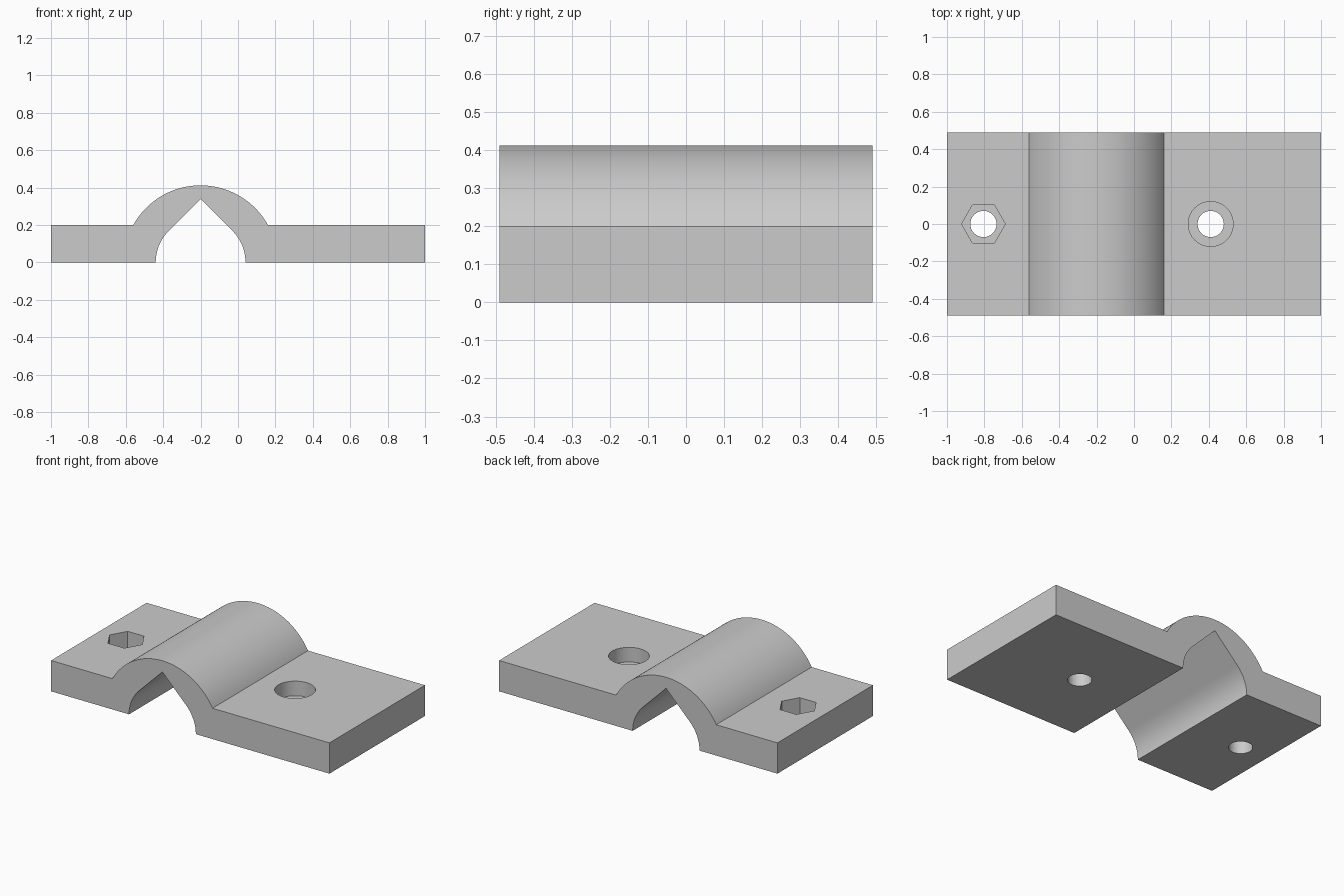
import bpy, bmesh, math

old = bpy.data.objects.get("Cube")
if old:
    bpy.data.objects.remove(old, do_unlink=True)

HALF_X, HALF_Y, PLATE = 1.0, 0.49, 0.2
AXIS_X, INNER, OUTER = -0.2, 0.24, 0.412

grey = bpy.data.materials.new("light_grey")
grey.use_nodes = True
colour = (0.6, 0.6, 0.6, 1)
grey.diffuse_color = colour
grey.node_tree.nodes["Principled BSDF"].inputs["Base Color"].default_value = colour


def arc(radius, start, end, steps):
    """Points on an arc around the channel axis, angles in radians."""
    angles = [start + (end - start) * i / steps for i in range(steps + 1)]
    return [(AXIS_X + radius * math.cos(a), radius * math.sin(a)) for a in angles]


def make_object(name, bm):
    bmesh.ops.recalc_face_normals(bm, faces=bm.faces[:])
    mesh = bpy.data.meshes.new(name)
    bm.to_mesh(mesh)
    bm.free()
    mesh.materials.append(grey)
    obj = bpy.data.objects.new(name, mesh)
    bpy.context.collection.objects.link(obj)
    return obj


def hole_cutter(name, x, radius, bottom, sides=64):
    bm = bmesh.new()
    top = PLATE + 0.1
    bmesh.ops.create_cone(bm, cap_ends=True, segments=sides, radius1=radius,
                          radius2=radius, depth=top - bottom)
    # A corner of the prism points along x
    for v in bm.verts:
        v.co.x, v.co.y = v.co.y + x, -v.co.x
        v.co.z += (top + bottom) / 2
    obj = make_object(name, bm)
    obj.hide_render = True
    return obj


# Clamp body: flat plate, round saddle and teardrop channel in one profile
saddle_angle = math.asin(PLATE / OUTER)
profile = [(-HALF_X, 0), (-HALF_X, PLATE)]
profile += arc(OUTER, math.pi - saddle_angle, saddle_angle, 48)
profile += [(HALF_X, PLATE), (HALF_X, 0)]
profile += arc(INNER, 0, math.pi / 4, 16)
profile += [(AXIS_X, INNER * math.sqrt(2))]
profile += arc(INNER, math.pi * 3 / 4, math.pi, 16)

bm = bmesh.new()
front = bm.faces.new([bm.verts.new((x, -HALF_Y, z)) for x, z in profile])
extruded = bmesh.ops.extrude_face_region(bm, geom=[front], use_keep_orig=True)
moved = [g for g in extruded["geom"] if isinstance(g, bmesh.types.BMVert)]
bmesh.ops.translate(bm, verts=moved, vec=(0, 2 * HALF_Y, 0))
body = make_object("clamp_body", bm)

# Bolt holes, their recesses and the large hole
cutters = [
    hole_cutter("nut_recess", -0.805, 0.117, 0.085, 6),
    hole_cutter("nut_bolt_hole", -0.805, 0.07, -0.1),
    hole_cutter("bolt_head_recess", 0.41, 0.12, 0.105),
    hole_cutter("head_bolt_hole", 0.41, 0.07, -0.1),
    hole_cutter("large_hole", 0.755, 0.161, -0.1),
]
bpy.ops.object.select_all(action="DESELECT")
body.select_set(True)
bpy.context.view_layer.objects.active = body
for cutter in cutters:
    cut = body.modifiers.new(cutter.name, "BOOLEAN")
    cut.operation = "DIFFERENCE"
    cut.solver = "EXACT"
    cut.object = cutter
    bpy.ops.object.modifier_apply(modifier=cut.name)
    bpy.data.objects.remove(cutter, do_unlink=True)

bpy.ops.object.shade_smooth_by_angle(angle=math.radians(25))
